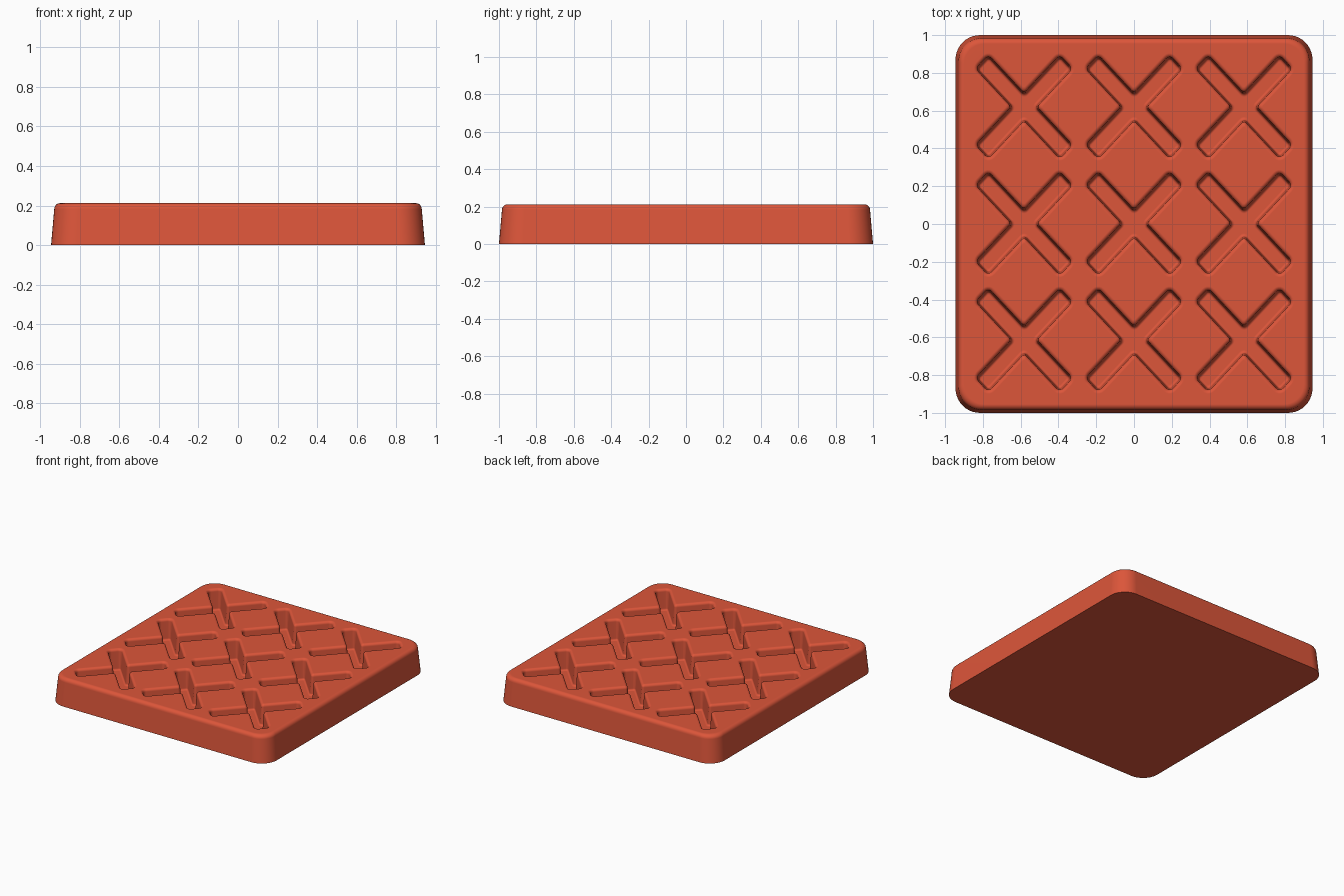
import bpy
import bmesh
from math import sin, cos, pi
from mathutils import Vector, Matrix

HEIGHT = 0.212
DEPTH = 0.16
STEPS = 5

cube = bpy.data.objects.get("Cube")
if cube:
    bpy.data.objects.remove(cube, do_unlink=True)


def rounded(corners, steps):
    """Round right-angled corners; each corner is (x, y, radius)."""
    points = []
    count = len(corners)
    for i, (x, y, r) in enumerate(corners):
        p = Vector((x, y))
        d_in = (p - Vector(corners[i - 1][:2])).normalized()
        d_out = (Vector(corners[(i + 1) % count][:2]) - p).normalized()
        centre = p + (d_out - d_in) * r
        for k in range(steps + 1):
            a = k / steps * pi / 2
            points.append(centre + (d_in * sin(a) - d_out * cos(a)) * r)
    return points


def slab_outline(inset):
    x, y, r = 0.945 - inset, 1.0 - inset, 0.13 - inset * 0.5
    return rounded([(x, -y, r), (x, y, r), (-x, y, r), (-x, -y, r)], 10)


def cross_outline(inset):
    """Plus shape with rounded ends, turned to an X and stretched slightly."""
    w, reach = 0.068 - inset, 0.335 - inset
    tip, notch = max(0.045 - inset, 0.01), 0.008 + inset * 0.5
    corners = []
    for quarter in range(4):
        turn = Matrix.Rotation(quarter * pi / 2, 2)
        for x, y, r in ((reach, -w, tip), (reach, w, tip), (w, w, notch)):
            corners.append((*(turn @ Vector((x, y))), r))
    turn = Matrix.Rotation(pi / 4, 2)
    points = [turn @ p for p in rounded(corners, STEPS)]
    return [Vector((p.x, p.y * 1.07)) for p in points]


def loft(bm, outline, profile, centre=(0, 0)):
    """Join rings of an outline along a profile of (inset, z), and cap it."""
    rings = []
    for inset, z in profile:
        rings.append([bm.verts.new((p.x + centre[0], p.y + centre[1], z))
                      for p in outline(inset)])
    for low, high in zip(rings, rings[1:]):
        for i in range(len(low)):
            j = (i + 1) % len(low)
            bm.faces.new((low[i], low[j], high[j], high[i]))
    bm.faces.new(rings[0][::-1])
    bm.faces.new(rings[-1])


def make_object(name, bm):
    bmesh.ops.recalc_face_normals(bm, faces=bm.faces)
    mesh = bpy.data.meshes.new(name)
    bm.to_mesh(mesh)
    bm.free()
    obj = bpy.data.objects.new(name, mesh)
    bpy.context.collection.objects.link(obj)
    return obj


angles = [k / STEPS * pi / 2 for k in range(STEPS + 1)]

# Slab with drafted sides and a rounded upper rim
rim, draft = 0.03, 0.016
profile = [(0, 0)]
profile += [(draft + rim * (1 - cos(a)), HEIGHT - rim + rim * sin(a)) for a in angles]
bm = bmesh.new()
loft(bm, slab_outline, profile)
slab = make_object("waffle_slab", bm)

# X-shaped pockets: floor fillet, drafted wall, rounded lip
lip, fillet, draft = 0.02, 0.014, 0.008
floor = HEIGHT - DEPTH
profile = [(lip + draft + fillet * (1 - sin(a)), floor + fillet * (1 - cos(a)))
           for a in angles]
profile += [(lip * cos(a), HEIGHT - lip * (1 - sin(a))) for a in angles]
profile += [(0, HEIGHT + 0.05)]
bm = bmesh.new()
for column in (-1, 0, 1):
    for row in (-1, 0, 1):
        loft(bm, cross_outline, profile, (column * 0.582, row * 0.617 + 0.003))
cutter = make_object("pocket_cutter", bm)
cutter.hide_render = True

# Cut the pockets
cut = slab.modifiers.new("pockets", "BOOLEAN")
cut.operation = "DIFFERENCE"
cut.solver = "EXACT"
cut.object = cutter
bpy.ops.object.select_all(action="DESELECT")
slab.select_set(True)
bpy.context.view_layer.objects.active = slab
bpy.ops.object.modifier_apply(modifier=cut.name)
bpy.data.objects.remove(cutter, do_unlink=True)

# Red-orange colour
colour = (0.72, 0.092, 0.042, 1)
material = bpy.data.materials.new("red_orange")
material.use_nodes = True
material.diffuse_color = colour
material.node_tree.nodes["Principled BSDF"].inputs["Base Color"].default_value = colour
slab.data.materials.clear()
slab.data.materials.append(material)

# Smooth the rounded edges and keep the large faces flat
bpy.ops.object.shade_smooth_by_angle(angle=0.6)
weighted = slab.modifiers.new("flat_faces", "WEIGHTED_NORMAL")
weighted.keep_sharp = True
